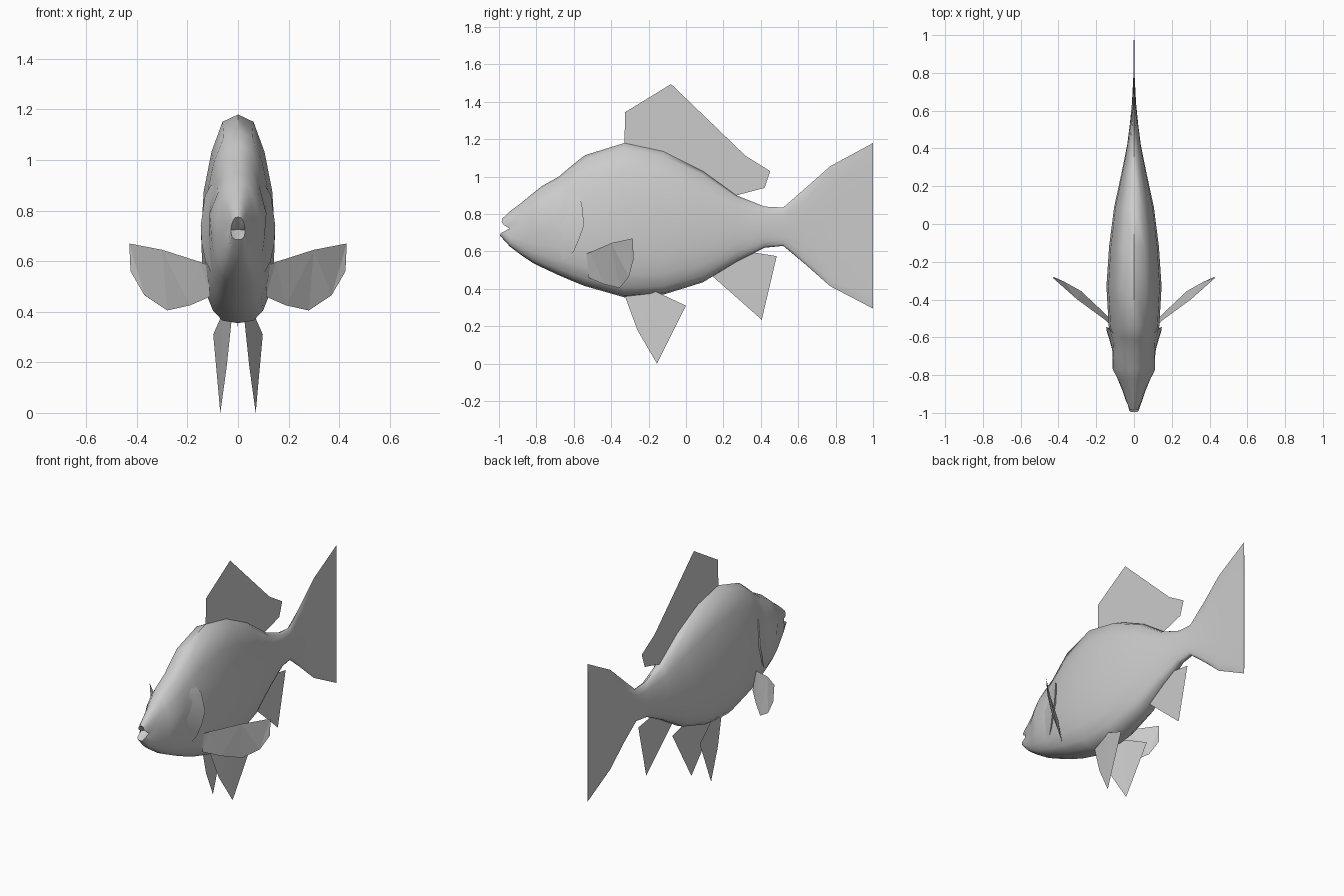
import bpy, bmesh, math

if "Cube" in bpy.data.objects:
    bpy.data.objects.remove(bpy.data.objects["Cube"])

skin = bpy.data.materials.new("fish_grey")
skin.diffuse_color = (0.6, 0.6, 0.6, 1)
skin.use_nodes = True
skin.node_tree.nodes["Principled BSDF"].inputs["Base Color"].default_value = skin.diffuse_color

# Body stations: y, top z, bottom z, half width
STATIONS = [
    (-0.985, 0.775, 0.685, 0.028), (-0.94, 0.815, 0.625, 0.042),
    (-0.88, 0.86, 0.58, 0.062), (-0.82, 0.91, 0.54, 0.085),
    (-0.77, 0.95, 0.515, 0.100), (-0.68, 1.0, 0.473, 0.113),
    (-0.61, 1.06, 0.443, 0.122), (-0.54, 1.115, 0.415, 0.134),
    (-0.33, 1.18, 0.355, 0.146), (-0.12, 1.135, 0.37, 0.132),
    (0.09, 1.03, 0.435, 0.105), (0.27, 0.90, 0.545, 0.066),
    (0.42, 0.84, 0.62, 0.036), (0.52, 0.835, 0.63, 0.023),
    (0.64, 0.94, 0.53, 0.011), (0.77, 1.055, 0.415, 0.004),
    (1.0, 1.18, 0.295, 0.001)]
# Cross-section: height fraction, width fraction
SECTION = [(0, 0), (0.012, 0.42), (0.06, 0.68), (0.15, 0.88), (0.28, 0.97), (0.42, 1.0),
           (0.63, 0.93), (0.82, 0.72), (0.965, 0.42), (1, 0)]


def lerp_table(table, v):
    for a, b in zip(table, table[1:]):
        if v <= b[0]:
            k = max(0, (v - a[0]) / (b[0] - a[0]))
            return [p + (q - p) * k for p, q in zip(a, b)]
    return list(table[-1])


def half_width(y, z):
    """Body half width at a point on its flank, with a soft eye bulge."""
    _, top, bot, w = lerp_table(STATIONS, y)
    f = lerp_table(SECTION, (z - bot) / (top - bot))[1]
    eye = 0.02 * math.exp(-((y + 0.76) / 0.06) ** 2 - ((z - 0.79) / 0.08) ** 2)
    return w * f + eye


def finish(name, bm, smooth=True):
    me = bpy.data.meshes.new(name)
    bm.to_mesh(me)
    bm.free()
    me.materials.append(skin)
    ob = bpy.data.objects.new(name, me)
    bpy.context.collection.objects.link(ob)
    if smooth:
        bpy.ops.object.select_all(action='DESELECT')
        ob.select_set(True)
        bpy.context.view_layer.objects.active = ob
        bpy.ops.object.shade_smooth_by_angle(angle=math.radians(45))
    return ob


# Body, lofted from mouth to tail edge
bm = bmesh.new()
rings = []
for i, (y, top, bot, w) in enumerate(STATIONS):
    right = []
    for t, f in SECTION:
        z = bot + t * (top - bot)
        yy = y
        if i == 0:  # lips jut forward around the mouth corners
            yy = -0.95 - 0.045 * min(1, abs(t - 0.42) / 0.3) + 0.012 * t
        right.append((half_width(y, z) if 0 < t < 1 else 0, yy, z))
    left = [(-x, yy, z) for x, yy, z in reversed(right[1:-1])]
    rings.append([bm.verts.new(p) for p in right + left])
n = len(rings[0])
for a, b in zip(rings, rings[1:]):
    for k in range(n):
        bm.faces.new((a[k], a[(k + 1) % n], b[(k + 1) % n], b[k]))
mouth = bm.verts.new((0, -0.93, 0.725))
for k in range(n):
    bm.faces.new((rings[0][(k + 1) % n], rings[0][k], mouth))
bm.faces.new(rings[-1])
bmesh.ops.recalc_face_normals(bm, faces=bm.faces[:])
finish("body", bm)

# Gill covers: raised plates, flush at the front and open at the rear
EDGE = [(-0.58, 0.90), (-0.557, 0.86), (-0.545, 0.74), (-0.57, 0.67), (-0.60, 0.60), (-0.64, 0.56)]
for side, label in ((1, "right"), (-1, "left")):
    bm = bmesh.new()
    rows = []
    for j, (ye, z) in enumerate(EDGE):
        lift = 0.015 * math.sin(math.pi * j / (len(EDGE) - 1)) + 0.002
        row = []
        for u in (0, 0.35, 0.7, 1):
            y = -0.70 + (ye + 0.70) * u
            row.append(bm.verts.new((side * (half_width(y, z) - 0.004 + (lift + 0.004) * u), y, z)))
        row.append(bm.verts.new((side * (half_width(ye, z) - 0.01), ye - 0.01, z)))
        rows.append(row)
    for a, b in zip(rows, rows[1:]):
        for k in range(4):
            quad = (a[k], b[k], b[k + 1], a[k + 1])
            bm.faces.new(quad if side > 0 else quad[::-1])
    finish("gill_cover_" + label, bm)


# Fins: single thin sheets
def fin(name, points):
    bm = bmesh.new()
    bm.faces.new([bm.verts.new(p) for p in points])
    bmesh.ops.triangulate(bm, faces=bm.faces[:])
    finish(name, bm, smooth=False)


DORSAL = [(-0.33, 1.15), (-0.325, 1.345), (-0.08, 1.495), (0.32, 1.11), (0.45, 1.03),
          (0.42, 0.94), (0.27, 0.90), (0.2, 0.88), (0.0, 1.03), (-0.15, 1.1)]
ANAL = [(0.12, 0.48), (0.145, 0.465), (0.405, 0.235), (0.485, 0.575), (0.36, 0.595), (0.25, 0.6)]
fin("dorsal_fin", [(0, y, z) for y, z in DORSAL])
fin("anal_fin", [(0, y, z) for y, z in ANAL])

PECTORAL = [(0.12, -0.54, 0.585), (0.15, -0.51, 0.597), (0.30, -0.40, 0.645), (0.43, -0.285, 0.67),
            (0.425, -0.28, 0.56), (0.37, -0.305, 0.465), (0.28, -0.355, 0.405),
            (0.19, -0.44, 0.425), (0.11, -0.52, 0.46)]
PELVIC = [(0.025, -0.33, 0.37), (0.045, -0.26, 0.18), (0.07, -0.155, 0.0),
          (0.098, 0.0, 0.31), (0.065, -0.16, 0.385)]
for side, label in ((1, "right"), (-1, "left")):
    fin("pectoral_fin_" + label, [(side * x, y, z) for x, y, z in PECTORAL])
    fin("pelvic_fin_" + label, [(side * x, y, z) for x, y, z in PELVIC])
